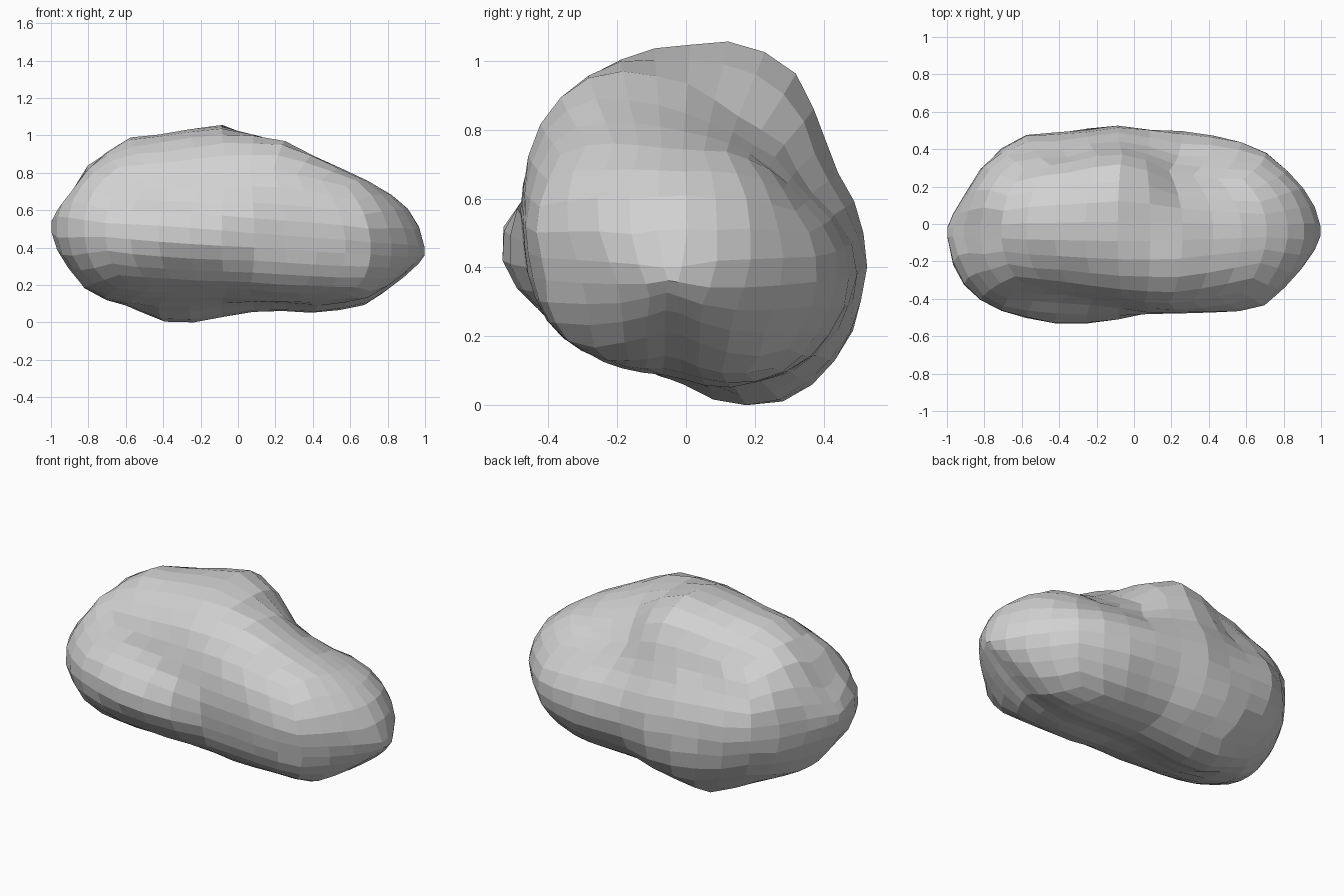
import bpy
import bmesh
import math
import random

random.seed(4)

cube = bpy.data.objects.get("Cube")
if cube:
    bpy.data.objects.remove(cube, do_unlink=True)

# Rock cross-sections along its length: x, then twelve radii around the long
# axis, starting at the back and turning over the top, front and underside
SECTIONS = [
    (-.97, (.09, .09, .08, .07, .1, .15, .18, .17, .13, .12, .11, .1)),
    (-.8, (.37, .38, .38, .33, .35, .36, .38, .36, .33, .34, .35, .36)),
    (-.6, (.51, .46, .48, .49, .43, .39, .46, .42, .37, .38, .44, .5)),
    (-.36, (.52, .48, .55, .53, .48, .41, .5, .42, .37, .4, .55, .57)),
    (-.11, (.56, .54, .64, .59, .54, .45, .48, .41, .35, .36, .49, .57)),
    (.07, (.55, .5, .58, .57, .57, .49, .43, .4, .35, .34, .44, .52)),
    (.24, (.53, .43, .44, .53, .57, .49, .42, .4, .35, .33, .42, .5)),
    (.45, (.51, .42, .39, .43, .5, .47, .42, .39, .34, .33, .41, .48)),
    (.7, (.43, .38, .37, .35, .39, .42, .38, .36, .3, .26, .34, .39)),
    (.87, (.27, .28, .27, .26, .27, .27, .22, .19, .16, .14, .18, .23)),
    (.96, (.15, .15, .15, .16, .14, .12, .1, .08, .06, .06, .08, .11)),
]
SPOKES = 12


def ring_radius(section, angle):
    """Smooth cyclic interpolation between spokes, relative to a unit ball."""
    x, radii = section
    t = (angle / math.tau * SPOKES) % SPOKES
    i = int(t)
    f = t - i
    a, b, c, d = (radii[(i + k) % SPOKES] for k in (-1, 0, 1, 2))
    r = b + f / 2 * (c - a + f * (2 * a - 5 * b + 4 * c - d
                                  + f * (3 * (b - c) + d - a)))
    return r / math.sqrt(1 - x * x)


def rock_radius(x, angle):
    """Blend the sections on either side of x, closing roundly at the ends."""
    inside = max(SECTIONS[0][0], min(SECTIONS[-1][0], x))
    for low, high in zip(SECTIONS, SECTIONS[1:]):
        if inside <= high[0]:
            break
    f = (inside - low[0]) / (high[0] - low[0])
    scale = (1 - f) * ring_radius(low, angle) + f * ring_radius(high, angle)
    return scale * math.sqrt(1 - x * x)


# Gridded cube, rounded to a ball, then pushed out to the rock's sections
bm = bmesh.new()
bmesh.ops.create_cube(bm, size=2)
bmesh.ops.subdivide_edges(bm, edges=bm.edges[:], cuts=8, use_grid_fill=True)
for v in bm.verts:
    ball = v.co.copy()
    for axis in range(3):
        ball[axis] = math.tan(ball[axis] * math.pi / 4)
    ball.normalize()
    # A fuller spread along x makes up for the face centre lying between rings
    x = max(-1.0, min(1.0, ball.x * 1.005))
    angle = math.atan2(ball.z, ball.y)
    r = rock_radius(x, angle) * random.uniform(.993, 1.012)
    v.co = (x, -.04 + r * math.cos(angle), .45 - .07 * x + r * math.sin(angle))

# Rest on the ground
lowest = min(v.co.z for v in bm.verts)
for v in bm.verts:
    v.co.z -= lowest
bmesh.ops.recalc_face_normals(bm, faces=bm.faces[:])

mesh = bpy.data.meshes.new("rock")
bm.to_mesh(mesh)
bm.free()
rock = bpy.data.objects.new("rock", mesh)
bpy.context.collection.objects.link(rock)

# Plain grey stone
stone = bpy.data.materials.new("grey_stone")
stone.use_nodes = True
grey = (.64, .64, .64, 1)
stone.diffuse_color = grey
stone.node_tree.nodes["Principled BSDF"].inputs["Base Color"].default_value = grey
mesh.materials.append(stone)
